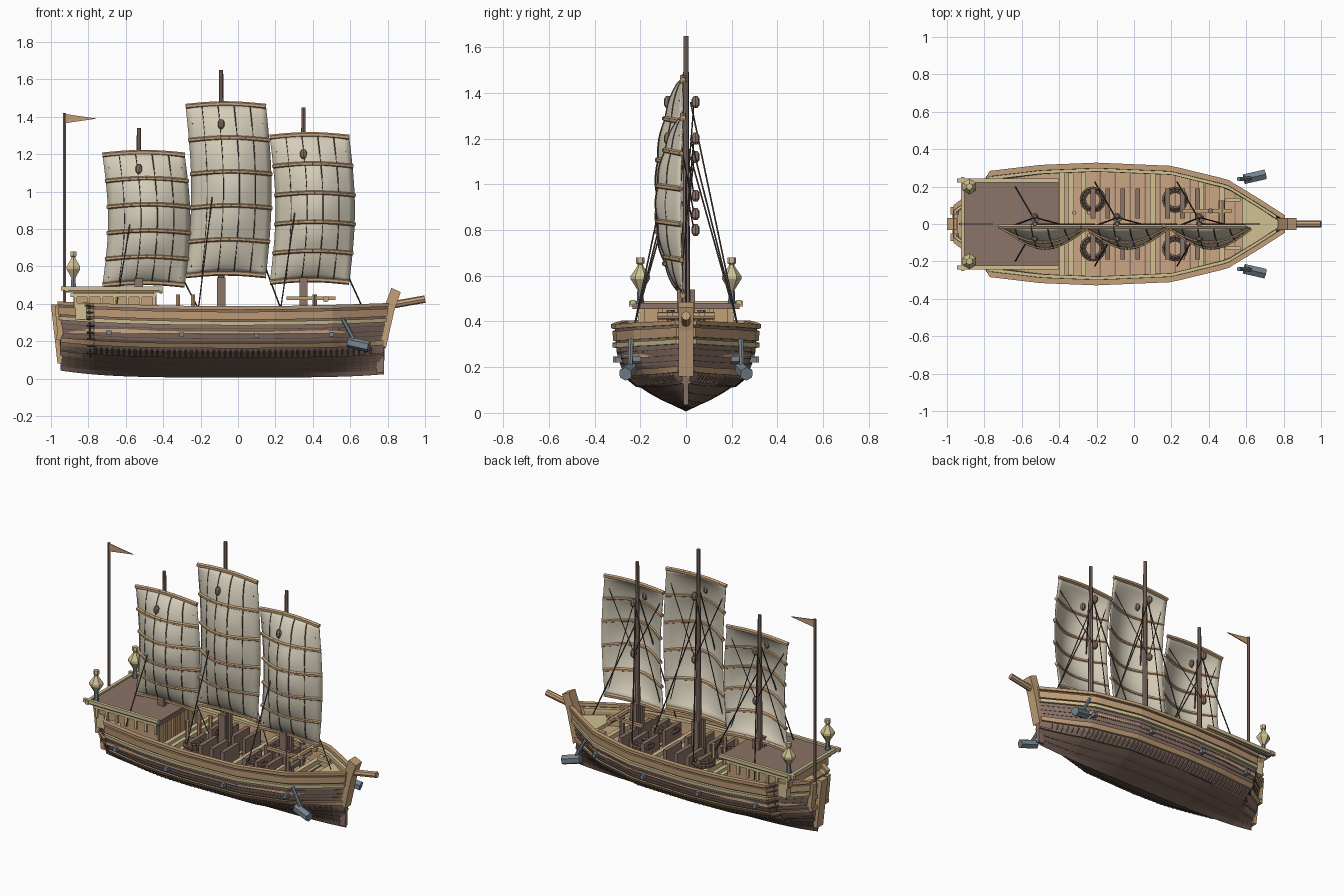
import bpy, bmesh, math
from mathutils import Vector, Matrix

if "Cube" in bpy.data.objects:
    bpy.data.objects.remove(bpy.data.objects["Cube"])


def material(name, code):
    rgb = [(int(code[i:i + 2], 16) / 255) ** 2.2 for i in (0, 2, 4)]
    m = bpy.data.materials.new(name)
    m.use_nodes = True
    m.diffuse_color = (*rgb, 1)
    m.node_tree.nodes["Principled BSDF"].inputs["Base Color"].default_value = (*rgb, 1)
    return m


TAN = material("tan wood", "C29E78")
DECK = material("deck wood", "CAA684")
KHAKI = material("pale wood", "D0C092")
BROWN = material("brown wood", "8A7368")
DARK = material("dark hull wood", "6E5A51")
ROPE = material("dark rope", "5A4C45")
SAIL = material("sail cloth", "D4CCB8")
SLATE = material("slate metal", "76848F")

# Each named part collects geometry in one mesh
parts = {}


def part(name, mat):
    return parts.setdefault(name, (bmesh.new(), mat))[0]


def box(name, mat, loc, size, tilt=0):
    m = Matrix.Translation(loc) @ Matrix.Rotation(tilt, 4, 'Y') @ Matrix.Diagonal((*size, 1))
    bmesh.ops.create_cube(part(name, mat), size=1, matrix=m)


def rod(name, mat, a, b, r, r2=None, sides=6):
    a, b = Vector(a), Vector(b)
    d = b - a
    m = Matrix.Translation((a + b) / 2) @ d.to_track_quat('Z', 'Y').to_matrix().to_4x4()
    bmesh.ops.create_cone(part(name, mat), cap_ends=True, segments=sides, radius1=r,
                          radius2=r if r2 is None else r2, depth=d.length, matrix=m)


def path(name, mat, pts, r, sides=4):
    for a, b in zip(pts, pts[1:]):
        rod(name, mat, a, b, r, sides=sides)


def lathe(name, mat, loc, profile, sides=6):
    for (r1, z1), (r2, z2) in zip(profile, profile[1:]):
        rod(name, mat, Vector(loc) + Vector((0, 0, z1)), Vector(loc) + Vector((0, 0, z2)), r1, r2, sides)


def loft(name, mat, rings, closed=True):
    bm = part(name, mat)
    rows = [[bm.verts.new(p) for p in ring] for ring in rings]
    n = len(rows[0])
    for a, b in zip(rows, rows[1:]):
        for i in range(n if closed else n - 1):
            j = (i + 1) % n
            bm.faces.new((a[i], a[j], b[j], b[i]))
    if closed:
        bm.faces.new(rows[0])
        bm.faces.new(rows[-1])
    return bm


def prism(name, mat, outline, half):
    loft(name, mat, [[(x, y, z) for x, z in outline] for y in (-half, half)])


# Hull shape
def interp(table, x):
    for (x0, y0), (x1, y1) in zip(table, table[1:]):
        if x <= x1:
            return y0 + (y1 - y0) * max(0, (x - x0) / (x1 - x0))
    return table[-1][1]


BEAM = [(-.95, .085), (-.8, .205), (-.77, .268), (-.5, .3), (-.2, .312), (.2, .295), (.5, .222), (.65, .122), (.78, .03)]
SECTION = [(.006, 0), (.03, .16), (.057, .35), (.09, .54), (.12, .68), (.145, .79), (.2, .91), (.26, .97), (.38, 1)]


def hull(x, t, off=0, side=1):
    end = max(0, (x - .2) / .58) if x > 0 else .6 * max(0, (-x - .4) / .55)
    y = interp(BEAM, x) * interp(SECTION, t) ** (1 + end) + off
    z = t * (1 + .045 * (x / .78) ** 2) + .03 * (1 - t / .38) * abs(x / .9) ** 4
    rake = .15 * max(0, (x - .5) / .28) - .08 * max(0, (-x - .75) / .2)
    return (x + rake * max(0, t - .2), side * max(0, y), z)


def stations(x0=-.95, x1=.78, n=44):
    return sorted([x0 + (x1 - x0) * i / n for i in range(n + 1)] + [x for x in (-.8, -.77) if x0 < x < x1])


def strake(name, mat, t0, t1, inner, outer, x0=-.95, x1=.78):
    for s in (-1, 1):
        loft(name, mat, [[hull(x, t0, inner, s), hull(x, t0, outer, s), hull(x, t1, outer, s), hull(x, t1, inner, s)]
                         for x in stations(x0, x1)])


levels = [t for t, _ in SECTION]
bm = loft("hull_shell", BROWN, [[hull(x, t, 0, -1) for t in reversed(levels)] + [hull(x, t) for t in levels[1:]]
                                for x in stations()], closed=False)
bm.verts.ensure_lookup_table()
ring = 2 * len(levels) - 1
bm.faces.new(bm.verts[:ring])
bm.faces.new(bm.verts[-ring:])

# Planking, rails and seams along the sides
strake("cap_rail", TAN, .368, .387, -.014, .016)
strake("inner_rail", KHAKI, .345, .362, -.03, -.004, x1=.74)
strake("upper_strake", TAN, .315, .357, -.004, .012)
strake("pale_strake", KHAKI, .285, .306, -.004, .016)
strake("lower_wale", TAN, .162, .188, -.004, .014)
strake("tread_ledge", BROWN, .112, .122, -.004, .01)
strake("inner_bulwark", TAN, .24, .35, -.02, -.006, x1=.74)
for t in (.045, .075, .212, .236, .264):
    strake("plank_seams", ROPE, t, t + .003, -.002, .002)
for s in (-1, 1):
    for i in range(51):
        x = -.76 + i * .03
        if x < .74:
            rod("hull_treads", DARK, hull(x, .118, .006, s), hull(x, .152, .006, s), .006, sides=4)
    for x in (-.69, -.3, .1, .5):
        box("side_bolts", SLATE, hull(x, .232, .012, s), (.025, .035, .025))
    for i in range(8):
        t = .12 + i * .036
        rod("quarter_ends", ROPE, hull(-.805, t, .014, s), hull(-.768, t, .008, s), .005, sides=4)
    path("quarter_ends", ROPE, [hull(-.79, t, .004, s) for t in (.1, .2, .3, .375)], .006)

# Stem, forefoot, bowsprit and stern timbers
prism("stem", TAN, [(.75, .2), (.775, .36), (.82, .485), (.87, .462), (.835, .36), (.79, .16)], .032)
prism("forefoot", BROWN, [(.74, .03), (.78, .035), (.782, .22), (.75, .22)], .012)
rod("bowsprit", TAN, (.8, 0, .39), (1, 0, .425), .02, sides=8)
prism("stern_post", TAN, [(-.94, .08), (-.965, .08), (-1, .395), (-.95, .395)], .032)
for s in (-1, 1):
    box("transom_timbers", TAN, (-.957, s * .07, .31), (.03, .04, .16), -.1)
for z in (.22, .29, .36):
    box("transom_planks", KHAKI if z > .35 else TAN, (-.955, 0, z), (.03, .17, .025))

# Decks, cross beams and benches
DECK_Z = .265
loft("main_deck", DECK, [[(x, s * (interp(BEAM, x) - .012), z) for s, z in
                         ((-1, DECK_Z - .02), (1, DECK_Z - .02), (1, DECK_Z), (-1, DECK_Z))] for x in stations(-.94, .74)])
loft("fore_deck", KHAKI, [[(x, s * max(.02, interp(BEAM, x) - .02), z) for s, z in
                          ((-1, .31), (1, .31), (1, .335), (-1, .335))] for x in stations(.58, .77, 6)])
for x in (-.385, -.335, -.27, .1, .36, .47):
    box("cross_beams", KHAKI, (x, 0, .32), (.028, 2 * interp(BEAM, x) - .06, .03))
for i in range(12):
    x = -.38 + i * .08
    box("deck_seams", BROWN, (x + .04, 0, DECK_Z), (.008, 2 * interp(BEAM, x) - .06, .008))
    if 1 < i < 10 and i != 6:
        for s in (-1, 1):
            box("bench_boards", BROWN, (x, s * .11, .325), (.026, .16, .12))
for s in (-1, 1):
    for x in (-.22, .22):
        for r, z in ((.06, .345), (.047, .36)):
            path("rope_coils", DARK, [(x + r * math.cos(a * math.pi / 8), s * .13 + r * math.sin(a * math.pi / 8), z)
                                      for a in range(17)], .012, 6)
    for x in (-.32, -.24):
        rod("bitts", TAN, (x, s * .06, DECK_Z), (x, s * .06, .45), .012)
    rod("windlass_legs", BROWN, (.41, s * .07, DECK_Z), (.41, s * .07, .45), .015)
    box("windlass_rails", TAN, (.39, s * .07, .43), (.26, .02, .018))
    box("bow_bars", KHAKI, (.53, s * .13, .345), (.08, .02, .02))
rod("windlass_drum", TAN, (.47, -.125, .425), (.47, .125, .425), .017, sides=8)

# Aft cabin and poop deck
box("cabin", TAN, (-.665, 0, .42), (.43, .4, .08))
box("cabin_front_wall", TAN, (-.58, 0, .33), (.26, .4, .15))
box("poop_deck", BROWN, (-.665, 0, .47), (.51, .46, .02))
box("poop_front_edge", BROWN, (-.412, 0, .466), (.016, .47, .024))
box("poop_back_edge", KHAKI, (-.915, 0, .478), (.02, .5, .025))
for s in (-1, 1):
    box("poop_rails", KHAKI, (-.675, s * .232, .482), (.54, .02, .022))
    box("cabin_sills", KHAKI, (-.665, s * .205, .445), (.46, .02, .018))
    box("quarter_boxes", KHAKI, (-.84, s * .19, .36), (.06, .04, .09))
    for i in range(7):
        box("cabin_posts", KHAKI, (-.87 + i * .07, s * .203, .412), (.016, .016, .07))
    for y in (.03, .11, .19):
        box("cabin_front_frames", TAN, (-.445, s * y, .36), (.016, .02, .19))
    # Stern lanterns
    lathe("lantern_posts", SLATE, (-.88, s * .2, .48), [(.016, 0), (.012, .075)])
    lathe("lanterns", KHAKI, (-.88, s * .2, .54), [(.014, 0), (.042, .045), (.042, .06), (.014, .1), (.012, .11),
                                                   (.018, .115), (.018, .14)])
    # Anchors
    rod("anchor_shanks", SLATE, (.56, s * .24, .32), (.63, s * .245, .19), .012)
    rod("anchor_heads", SLATE, (.59, s * .24, .195), (.7, s * .265, .17), .03, sides=6)

# Flag
rod("flag_pole", BROWN, (-.927, 0, .37), (-.927, 0, 1.42), .009)
prism("pennant", TAN, [(-.927, 1.415), (-.927, 1.365), (-.755, 1.39)], .003)


# Masts, sails and rigging
def rig(label, mx, top, left, right, z_top, z_low, high_block, low_block):
    def cloth(s, v):
        depth = .116 * math.sin(math.pi * min(1, max(0, v))) ** .7 + .008 * abs(math.sin(5 * math.pi * v))
        arc = math.sin(math.pi * s)
        return Vector((left + (right - left) * s + .03 * math.sin(math.pi * v), -.014 - depth * (.08 + .92 * arc),
                       z_top + (z_low - z_top) * v + .014 * arc))

    rod(label + "_mast", BROWN, (mx, 0, DECK_Z), (mx, 0, top), .02, .011, 8)
    for s in (-1, 1):
        box(label + "_mast_partners", BROWN, (mx, s * .028, .4), (.045, .022, .28))
    loft(label + "_sail", SAIL, [[cloth(i / 14, j / 30) for i in range(15)] for j in range(31)], closed=False)
    for k in range(6):
        pts = [cloth(i / 10, k / 5) for i in range(11)]
        path(label + "_battens", TAN, pts, .014 if k in (0, 5) else .012, 6)
    for k in range(1, 5):
        path(label + "_sail_seams", ROPE, [cloth(k / 5, j / 30) for j in range(31)], .0028)
    # Pulley blocks
    ball = [(.008, -.026), (.018, -.012), (.018, .012), (.008, .026)]
    for y, z in ((.042, high_block), (.042, low_block), (cloth(.5, .12).y, high_block)):
        lathe(label + "_blocks", BROWN, (mx, y, z), ball, 8)
    # Stays and sheets
    for s in (-1, 1):
        rod(label + "_shrouds", ROPE, (mx, s * .02, high_block), (mx - .12, s * .225, .385), .004, sides=4)
    rod(label + "_forestay", ROPE, (mx, 0, high_block - .13), (mx + .32, 0, .37), .004, sides=4)
    for z, v in ((high_block, .95), (low_block, .1)):
        for e in (.06, .94):
            rod(label + "_sheets", ROPE, (mx, .035, z), cloth(e, v), .0032, sides=4)


rig("mizzen", -.53, 1.34, -.725, -.285, 1.195, .5, 1.12, .8)
rig("main", -.09, 1.65, -.28, .15, 1.455, .55, 1.36, .95)
rig("fore", .35, 1.45, .17, .595, 1.29, .515, 1.2, .87)

# Turn the collected parts into objects
for name, (bm, mat) in parts.items():
    bmesh.ops.remove_doubles(bm, verts=bm.verts, dist=.00001)
    bmesh.ops.recalc_face_normals(bm, faces=bm.faces)
    mesh = bpy.data.meshes.new(name)
    mesh.materials.append(mat)
    if name == "hull_shell":
        mesh.materials.append(DARK)
        for f in bm.faces:
            f.material_index = int(f.calc_center_median().z < .125)
    bm.to_mesh(mesh)
    bm.free()
    ob = bpy.data.objects.new(name, mesh)
    bpy.context.collection.objects.link(ob)
    if name.endswith("_sail"):
        mesh.shade_smooth()
        ob.modifiers.new("thickness", 'SOLIDIFY').thickness = .004
